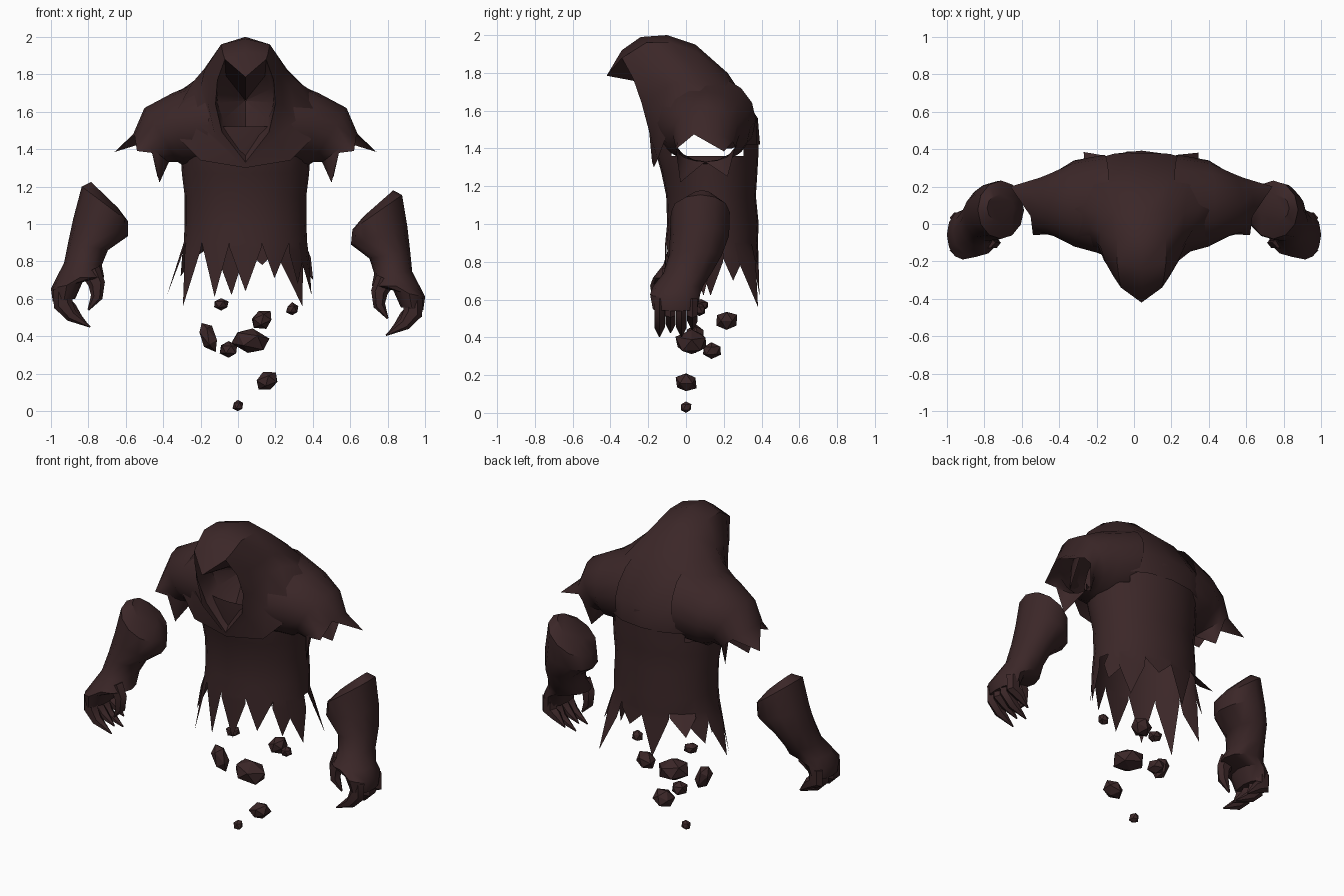
import bpy, bmesh, random
from math import sin, cos, pi, radians
from mathutils import Vector, Matrix

cube = bpy.data.objects.get("Cube")
if cube:
    bpy.data.objects.remove(cube)

CLOTH = (0.044, 0.020, 0.021, 1)
mat = bpy.data.materials.new("dark_brown")
mat.use_nodes = True
mat.diffuse_color = CLOTH
mat.node_tree.nodes["Principled BSDF"].inputs["Base Color"].default_value = CLOTH
MID = 0.04  # centre line of the cloak


def finish(name, bm, smooth=40):
    bmesh.ops.remove_doubles(bm, verts=bm.verts, dist=0.0005)
    bmesh.ops.recalc_face_normals(bm, faces=bm.faces)
    mesh = bpy.data.meshes.new(name)
    bm.to_mesh(mesh)
    bm.free()
    mesh.materials.append(mat)
    obj = bpy.data.objects.new(name, mesh)
    bpy.context.collection.objects.link(obj)
    if smooth:
        bpy.ops.object.select_all(action='DESELECT')
        bpy.context.view_layer.objects.active = obj
        obj.select_set(True)
        bpy.ops.object.shade_smooth_by_angle(angle=radians(smooth))


def ring(p, q, y0, y1, n):
    """Ellipse whose one axis runs p to q in the xz plane, the other along y."""
    a, b = Vector((p[0], 0, p[1])), Vector((q[0], 0, q[1]))
    c = (a + b) / 2 + Vector((0, (y0 + y1) / 2, 0))
    u, v = (a - b) / 2, Vector((0, (y1 - y0) / 2, 0))
    return [c + u * cos(2 * pi * k / n) + v * sin(2 * pi * k / n) for k in range(n)]


def loft(bm, rings, closed=True, caps=False, keep=lambda row, centre: True):
    rows = [[bm.verts.new(p) for p in r] for r in rings]
    n = len(rows[0])
    for row in range(len(rows) - 1):
        a, b = rows[row], rows[row + 1]
        for k in range(n if closed else n - 1):
            j = (k + 1) % n
            quad = (a[k], a[j], b[j], b[k])
            if keep(row, sum((w.co for w in quad), Vector()) / 4):
                bm.faces.new(quad)
    if caps:
        bm.faces.new(rows[0])
        bm.faces.new(rows[-1])
    return rows


def rag(bm, row, i, tip, span=1, drop=0.0):
    """Torn point on the hem around index i; drop is how far it hangs at full width."""
    edge = [row[k % len(row)] for k in range(i - span, i + span + 1)]
    if drop:
        fall = (Vector(tip) - row[i % len(row)].co) * drop
        low = [bm.verts.new(v.co + fall) for v in edge]
        for k in range(2 * span):
            bm.faces.new((edge[k], edge[k + 1], low[k + 1], low[k]))
        edge = low
    t = bm.verts.new(tip)
    for k in range(2 * span):
        bm.faces.new((edge[k], edge[k + 1], t))


def mirrored(points, s, dx=0.0):
    return [Vector((s * p[0] + dx, p[1], p[2])) for p in points]


# Hollow robe body with open arm holes and a torn hem
bm = bmesh.new()
body = [(0.90, 0.33, -0.11, 0.38), (1.0, 0.325, -0.10, 0.385), (1.15, 0.325, -0.105, 0.37),
        (1.27, 0.34, -0.13, 0.378), (1.36, 0.345, -0.155, 0.383), (1.52, 0.36, -0.16, 0.383)]
rings = []
for z, rx, y0, y1 in body:
    rings.append([Vector((MID + rx * cos(k * pi / 12),
                          (y0 + y1) / 2 + (y1 - y0) / 2 * sin(k * pi / 12), z)) for k in range(24)])
rows = loft(bm, rings, keep=lambda row, c: row < 4 or abs(c.x - MID) < 0.27)
for angle, flare, z, drop in [(-8, 1.08, 0.62, 0.3), (24, 1.2, 0.70, 0.4), (48, 1.38, 0.56, 0.3),
                              (75, 1.05, 0.78, 0.3), (102, 1.08, 0.62, 0.15), (132, 1.4, 0.80, 0.2),
                              (156, 1.15, 0.72, 0.3), (180, 1.27, 0.62, 0.35), (210, 1.17, 0.56, 0.1),
                              (240, 1.0, 0.61, 0), (270, 1.0, 0.64, 0.1), (298, 1.0, 0.71, 0),
                              (326, 1.02, 0.68, 0.2)]:
    a = radians(angle)
    rag(bm, rows[0], round(angle / 15),
        (MID + 0.33 * flare * cos(a), 0.13 + 0.245 * flare * sin(a), z), drop=drop)
finish("robe_body", bm)

# Hood: arches from the front rim back over the shoulders
half_arches = [
    [(0, -0.42, 1.785), (0.11, -0.34, 1.88), (0.15, -0.28, 1.77), (0.16, -0.235, 1.64),
     (0.125, -0.195, 1.49), (0, -0.18, 1.33)],
    [(0, -0.34, 1.92), (0.12, -0.29, 1.91), (0.19, -0.21, 1.79), (0.20, -0.195, 1.64),
     (0.16, -0.185, 1.46), (0, -0.17, 1.30)],
    [(0, -0.24, 1.99), (0.13, -0.21, 1.96), (0.22, -0.12, 1.82), (0.24, -0.10, 1.73),
     (0.27, -0.14, 1.55), (0.24, -0.15, 1.34)],
    [(0, -0.10, 2.0), (0.13, -0.08, 1.96), (0.22, -0.04, 1.83), (0.28, -0.02, 1.76),
     (0.36, -0.08, 1.62), (0.35, -0.11, 1.45)],
    [(0, 0.05, 1.95), (0.14, 0.06, 1.91), (0.23, 0.06, 1.80), (0.31, 0.08, 1.74),
     (0.37, 0.08, 1.70), (0.40, 0.08, 1.66)],
    [(0, 0.22, 1.80), (0.15, 0.22, 1.78), (0.25, 0.21, 1.74), (0.33, 0.20, 1.69),
     (0.38, 0.19, 1.65), (0.41, 0.17, 1.61)],
    [(0, 0.38, 1.56), (0.15, 0.375, 1.55), (0.25, 0.345, 1.54), (0.32, 0.31, 1.52),
     (0.37, 0.28, 1.50), (0.41, 0.24, 1.49)],
    [(0, 0.392, 1.42), (0.15, 0.372, 1.42), (0.25, 0.32, 1.42), (0.31, 0.27, 1.41),
     (0.34, 0.24, 1.40), (0.36, 0.21, 1.40)]]
bm = bmesh.new()
arches = [mirrored(h[::-1], -1, MID) + mirrored(h[1:], 1, MID) for h in half_arches]
loft(bm, arches, closed=False)
finish("hood", bm)

# Dark hollow inside the hood
bm = bmesh.new()
rim = arches[0][:-1]
heart = Vector((MID, 0.02, 1.66))
inner = [Vector((MID + (p.x - MID) * 0.95, p.y * 0.3 - 0.03, heart.z + (p.z - heart.z) * 0.6)) for p in rim]
loft(bm, [rim, inner, [heart + (p - heart) * 0.02 for p in inner]])
finish("hood_hollow", bm)

# Open ragged sleeves
for s, name in ((1, "left_sleeve"), (-1, "right_sleeve")):
    bm = bmesh.new()
    sections = [((0.17, 1.79), (0.22, 1.31), -0.165, 0.37), ((0.39, 1.70), (0.33, 1.31), -0.12, 0.34),
                ((0.54, 1.62), (0.36, 1.33), -0.07, 0.285), ((0.60, 1.48), (0.41, 1.33), -0.055, 0.26)]
    rows = loft(bm, [mirrored(ring(*sec, 16), s, MID) for sec in sections])
    for i, tip in [(1, (0.70, 0.20, 1.385)), (6, (0.47, 0.22, 1.25)),
                   (10, (0.46, -0.03, 1.22)), (13, (0.58, -0.06, 1.39))]:
        rag(bm, rows[-1], i, mirrored([tip], s, MID)[0], span=2)
    finish(name, bm)


def digit(bm, path, radii, y, place):
    """Curled, tapered finger following a path in the xz plane."""
    pts = [Vector(p) for p in path]
    rings = []
    for k, p in enumerate(pts):
        d = (pts[min(k + 1, len(pts) - 1)] - pts[max(k - 1, 0)]).normalized()
        side = Vector((-d.y, d.x)) * radii[k]
        depth = min(radii[k], 0.032)
        rings.append(place(ring(p + side, p - side, y - depth, y + depth, 6)))
    loft(bm, rings, caps=True)


def left_place(points):
    """The left arm hangs a little lower, with its elbow further out."""
    return [Vector((p.x + 0.1 * max(0, p.z - 0.78), p.y, p.z - 0.045)) for p in points]


def right_place(points):
    return mirrored(points, -1)


# Floating forearms with clawed hands
arm = [((0.785, 1.225), (0.64, 1.085), 0.01, 0.16), ((0.835, 1.20), (0.588, 1.015), -0.08, 0.232),
       ((0.88, 1.03), (0.588, 0.935), -0.085, 0.228), ((0.908, 0.90), (0.695, 0.86), -0.09, 0.19),
       ((0.93, 0.79), (0.728, 0.78), -0.12, 0.135), ((0.97, 0.715), (0.715, 0.715), -0.175, 0.09),
       ((1.0, 0.655), (0.83, 0.69), -0.19, 0.075), ((0.99, 0.585), (0.87, 0.60), -0.175, 0.06)]
for place, side in ((left_place, "left"), (right_place, "right")):
    bm = bmesh.new()
    loft(bm, [place(ring(*sec, 12)) for sec in arm], caps=True)
    finish(side + "_forearm", bm)
    bm = bmesh.new()
    for k in range(4):
        drop = 0.02 * (k % 2) + 0.015 * (k == 3)
        digit(bm, [(0.935, 0.65), (0.935, 0.57), (0.89, 0.51 + drop), (0.79 + drop, 0.45 + drop)],
              [0.05, 0.052, 0.034, 0.004], -0.14 + 0.058 * k, place)
    digit(bm, [(0.79, 0.75), (0.755, 0.68), (0.755, 0.61), (0.80, 0.54)],
          [0.055, 0.045, 0.032, 0.005], -0.10, place)
    finish(side + "_fingers", bm)

# Drifting rock shards below the hem: position, half sizes, tilt
random.seed(4)
rocks = [((-0.09, 0.08, 0.57), (0.044, 0.044, 0.034), 0), ((0.29, 0.07, 0.545), (0.034, 0.034, 0.034), 0),
         ((0.13, 0.215, 0.49), (0.063, 0.06, 0.05), -0.4), ((-0.16, 0.05, 0.40), (0.045, 0.05, 0.085), -0.45),
         ((0.065, 0.03, 0.375), (0.105, 0.09, 0.07), 0.2), ((-0.05, 0.135, 0.33), (0.052, 0.053, 0.045), 0),
         ((0.155, 0.0, 0.16), (0.062, 0.06, 0.05), -0.4), ((0.0, 0.0, 0.03), (0.03, 0.03, 0.033), 0)]
for k, (pos, size, tilt) in enumerate(rocks):
    bm = bmesh.new()
    bmesh.ops.create_icosphere(bm, subdivisions=1, radius=1)
    for v in bm.verts:
        v.co *= random.uniform(0.92, 1.12)
        v.co = Vector(pos) + Matrix.Rotation(tilt, 3, 'Y') @ Vector([c * h for c, h in zip(v.co, size)])
        v.co.z = max(v.co.z, 0)
    finish("rock_%d" % (k + 1), bm, smooth=0)
